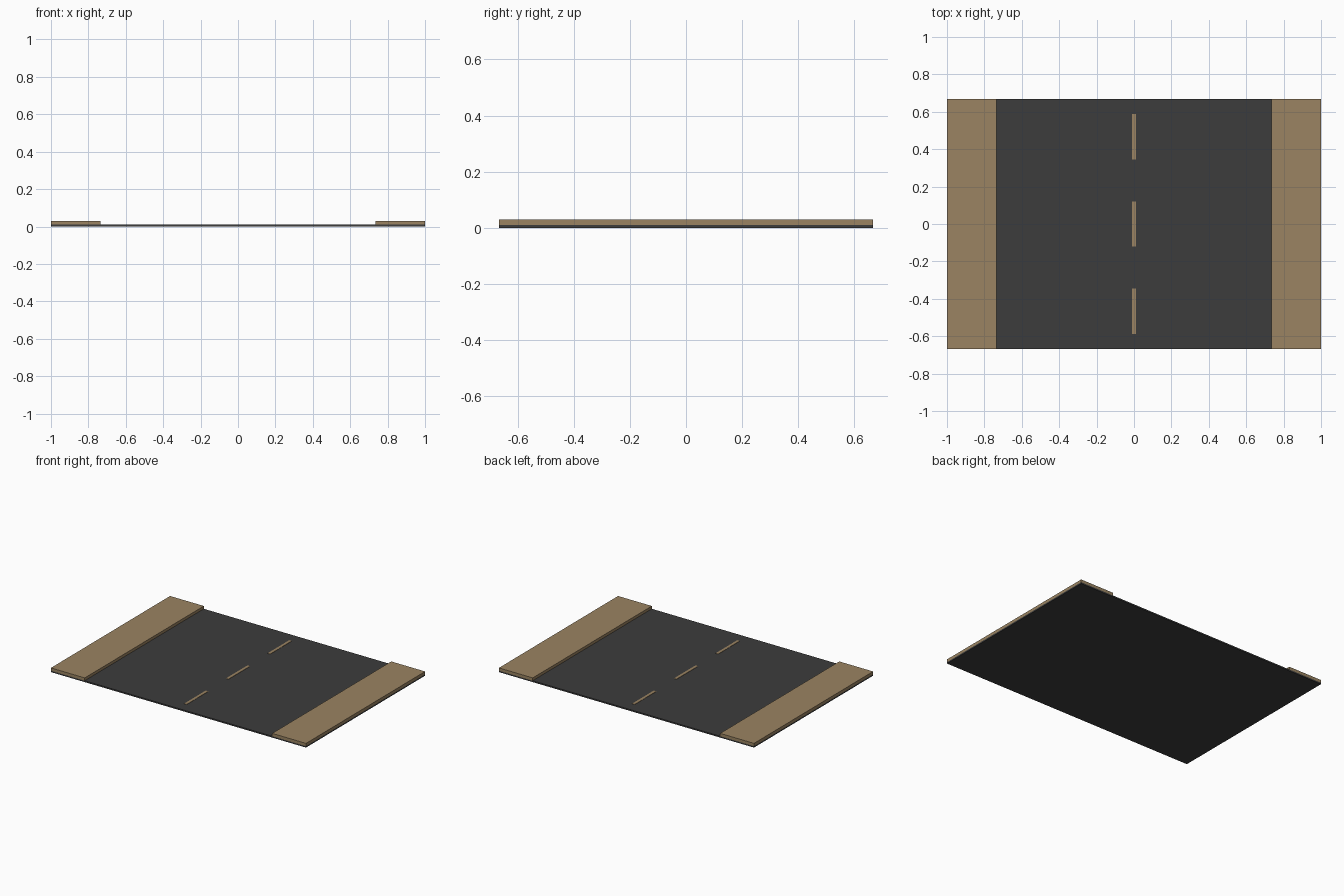
import bpy

if "Cube" in bpy.data.objects:
    bpy.data.objects.remove(bpy.data.objects["Cube"])


def material(name, rgb):
    m = bpy.data.materials.new(name)
    m.diffuse_color = (*rgb, 1)
    m.use_nodes = True
    m.node_tree.nodes["Principled BSDF"].inputs["Base Color"].default_value = m.diffuse_color
    return m


def box(name, x, y, z, mat):
    """Box spanning the (min, max) ranges x, y and z."""
    bpy.ops.mesh.primitive_cube_add(size=1)
    ob = bpy.context.object
    ob.name = name
    for v in ob.data.vertices:
        v.co = [(r[0] + r[1]) / 2 + c * (r[1] - r[0]) for c, r in zip(v.co, (x, y, z))]
    ob.data.materials.append(mat)
    return ob


asphalt = material("dark asphalt", (0.046, 0.046, 0.046))
tan = material("tan paving", (0.325, 0.23, 0.122))

HALF_LENGTH = 0.667
ROAD_TOP = 0.01

# Road slab across the full width
box("road", (-1, 1), (-HALF_LENGTH, HALF_LENGTH), (0, ROAD_TOP), asphalt)

# Raised pavements along both edges
box("pavement_left", (-1, -0.735), (-HALF_LENGTH, HALF_LENGTH), (ROAD_TOP, 0.03), tan)
box("pavement_right", (0.735, 1), (-HALF_LENGTH, HALF_LENGTH), (ROAD_TOP, 0.03), tan)

# Dashed centre line
for i in range(3):
    y = (i - 1) * 0.467
    box(f"lane_dash_{i + 1}", (-0.01, 0.01), (y - 0.121, y + 0.121),
        (ROAD_TOP, ROAD_TOP + 0.002), tan)
